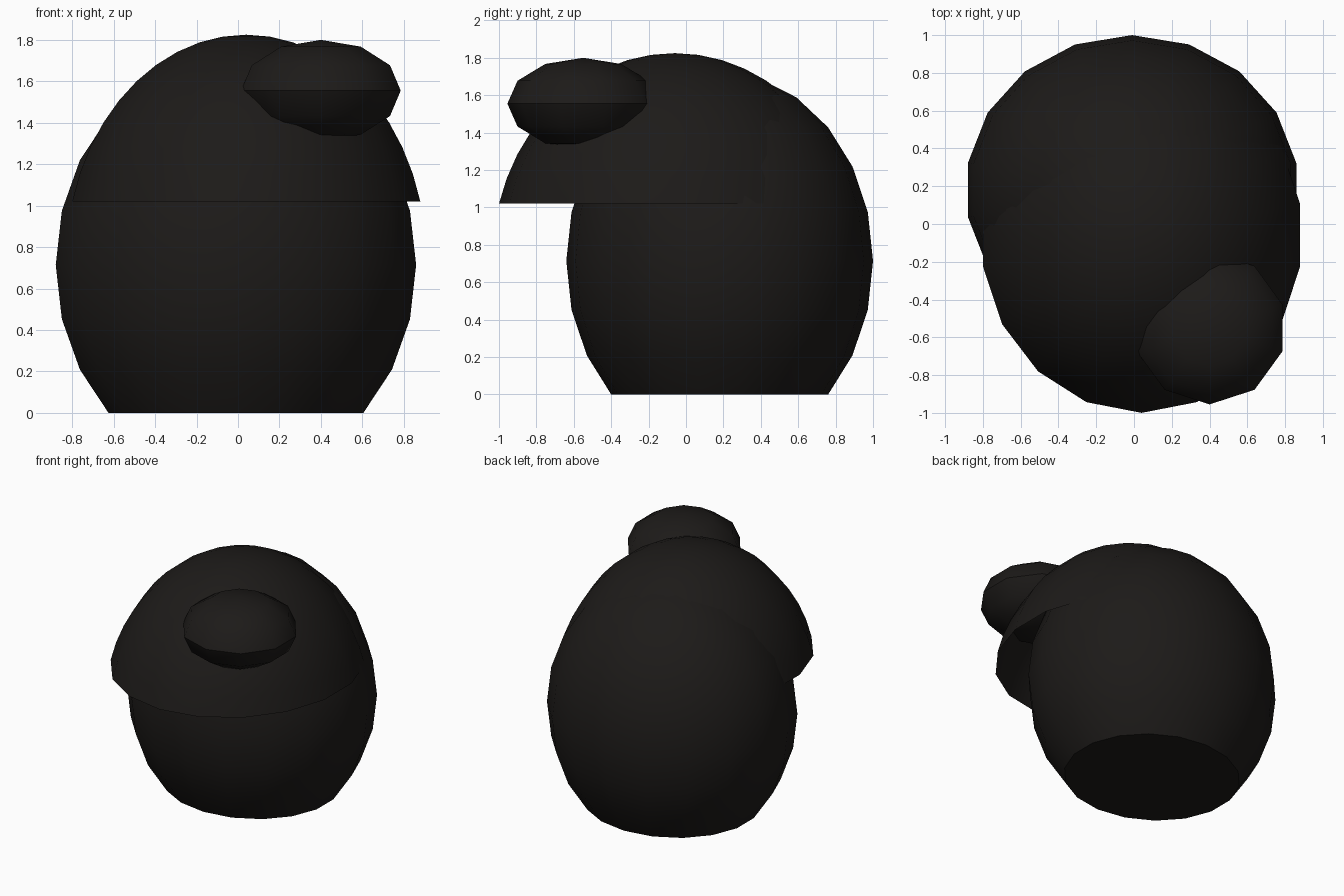
import bpy, bmesh
from math import sin, cos, pi, radians

if "Cube" in bpy.data.objects:
    bpy.data.objects.remove(bpy.data.objects["Cube"])

dark = bpy.data.materials.new("charcoal")
dark.diffuse_color = (0.012, 0.0105, 0.0095, 1)
dark.use_nodes = True
dark.node_tree.nodes["Principled BSDF"].inputs["Base Color"].default_value = dark.diffuse_color


def ellipsoid(name, centre, radii, sides, step, rings, closed_pole=False, cap=False):
    """Ellipsoid from the top pole down, in rings `step` degrees apart."""
    bm = bmesh.new()

    def point(polar, turn):
        return bm.verts.new((centre[0] + radii[0] * sin(polar) * cos(turn),
                             centre[1] + radii[1] * sin(polar) * sin(turn),
                             centre[2] + radii[2] * cos(polar)))

    top = point(0, 0)
    loops = [[point(radians(step * r), pi / 2 + 2 * pi * s / sides) for s in range(sides)]
             for r in range(1, rings + 1)]
    bottom = point(pi, 0) if closed_pole else None
    for s in range(sides):
        t = (s + 1) % sides
        bm.faces.new((top, loops[0][s], loops[0][t]))
        for upper, lower in zip(loops, loops[1:]):
            bm.faces.new((upper[s], lower[s], lower[t], upper[t]))
        if bottom:
            bm.faces.new((loops[-1][t], loops[-1][s], bottom))
    if cap:
        bm.faces.new(loops[-1][::-1])
    mesh = bpy.data.meshes.new(name)
    bm.to_mesh(mesh)
    bm.free()
    mesh.materials.append(dark)
    obj = bpy.data.objects.new(name, mesh)
    bpy.context.collection.objects.link(obj)
    bpy.ops.object.select_all(action='DESELECT')
    obj.select_set(True)
    bpy.context.view_layer.objects.active = obj
    bpy.ops.object.shade_smooth_by_angle(angle=radians(42))
    return obj


# Round body, cut flat where it stands
ellipsoid("body", (-0.01, 0.18, 0.714), (0.883, 0.82, 1.01), 18, 15, 9, cap=True)

# Open dome sitting forward over the body
ellipsoid("hood", (0.04, -0.06, 0.739), (0.883, 0.973, 1.086), 18, 7.5, 10)

# Flattened knob on the front right of the hood
ellipsoid("knob", (0.40, -0.55, 1.555), (0.405, 0.405, 0.245), 10, 30, 5, closed_pole=True)
